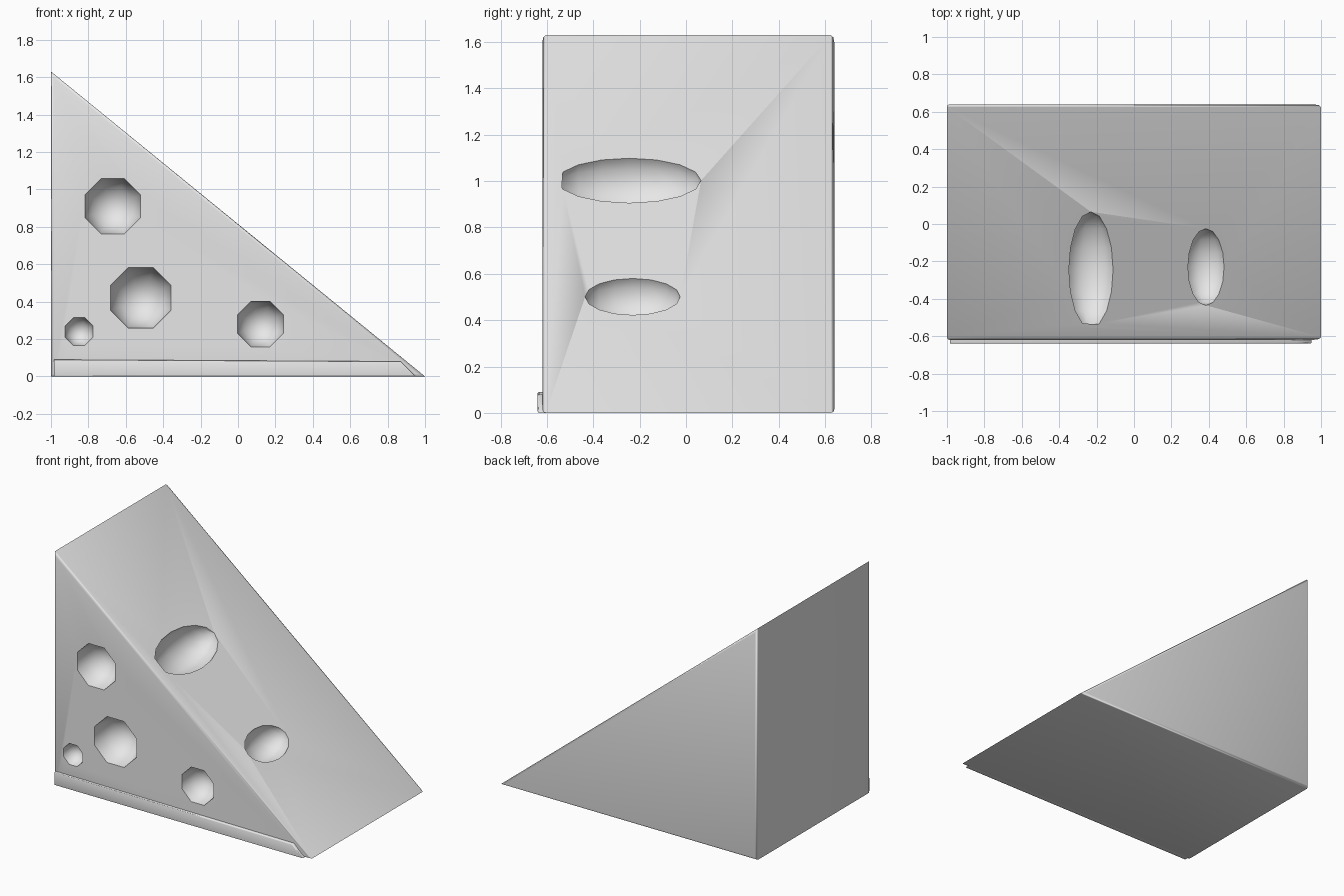
import bpy, bmesh, math
from mathutils import Matrix, Vector

if "Cube" in bpy.data.objects:
    bpy.data.objects.remove(bpy.data.objects["Cube"])

HEIGHT = 1.63
FRONT, BACK = -0.62, 0.64

grey = bpy.data.materials.new("light grey")
grey.use_nodes = True
grey.diffuse_color = (0.8, 0.8, 0.8, 1)
grey.node_tree.nodes["Principled BSDF"].inputs["Base Color"].default_value = grey.diffuse_color


def add_object(name, bm):
    bmesh.ops.recalc_face_normals(bm, faces=bm.faces)
    mesh = bpy.data.meshes.new(name)
    bm.to_mesh(mesh)
    bm.free()
    mesh.materials.append(grey)
    obj = bpy.data.objects.new(name, mesh)
    bpy.context.collection.objects.link(obj)
    return obj


def extrude_profile(name, points, y0, y1, bevel, both_ends):
    """Extrude an XZ outline along Y and round the rims of its end faces."""
    bm = bmesh.new()
    face = bm.faces.new([bm.verts.new((x, y0, z)) for x, z in points])
    result = bmesh.ops.extrude_face_region(bm, geom=[face])
    moved = [v for v in result["geom"] if isinstance(v, bmesh.types.BMVert)]
    bmesh.ops.translate(bm, verts=moved, vec=(0, y1 - y0, 0))
    rims = [e for e in bm.edges
            if all(abs(v.co.y - y0) < 1e-4 for v in e.verts)
            or (both_ends and all(abs(v.co.y - y1) < 1e-4 for v in e.verts))]
    bmesh.ops.bevel(bm, geom=rims, offset=bevel, segments=2, profile=0.5, affect='EDGES')
    return add_object(name, bm)


# Wedge body
wedge = extrude_profile("cheese_wedge", [(-1, 0), (1, 0), (-1, HEIGHT)], FRONT, BACK, 0.015, True)

# Hollows: coarse ellipsoids, joined into one hidden cutter
cutter_bm = bmesh.new()


def add_hollow(centre, radii, tilt=0):
    matrix = (Matrix.Translation(centre) @ Matrix.Rotation(tilt, 4, 'Y')
              @ Matrix.Diagonal((*radii, 1)) @ Matrix.Rotation(math.pi / 2, 4, 'X')
              @ Matrix.Rotation(math.pi / 8, 4, 'Z'))
    bmesh.ops.create_uvsphere(cutter_bm, u_segments=8, v_segments=8, radius=1, matrix=matrix)


# Hollows in the front face
for x, z, r in [(-0.67, 0.91, 0.16), (-0.52, 0.42, 0.175),
                (0.12, 0.28, 0.132), (-0.85, 0.24, 0.08)]:
    add_hollow((x, FRONT, z), (r, r * 1.1, r))

# Long hollows in the sloping face
slope = math.atan2(HEIGHT, 2)
for x, y, length, width in [(-0.23, -0.245, 0.31, 0.165), (0.385, -0.23, 0.205, 0.135)]:
    add_hollow((x, y, HEIGHT * (1 - x) / 2), (width, length, width), slope)

cutter = add_object("hollow_cutter", cutter_bm)
cutter.data.polygons.foreach_set("use_smooth", [True] * len(cutter.data.polygons))
cutter.hide_render = True
cutter.hide_set(True)

cut = wedge.modifiers.new("hollows", 'BOOLEAN')
cut.operation = 'DIFFERENCE'
cut.solver = 'EXACT'
cut.object = cutter

# Bake the cut so the smooth angle can be set on the finished surface
bpy.context.view_layer.update()
baked = bpy.data.meshes.new_from_object(wedge.evaluated_get(bpy.context.evaluated_depsgraph_get()))
wedge.modifiers.clear()
wedge.data = baked
bpy.data.objects.remove(cutter)

# Rind strip along the foot of the front face
rind = extrude_profile("rind_strip", [(-0.985, 0), (0.95, 0), (0.87, 0.08), (-0.985, 0.09)],
                       -0.64, FRONT + 0.02, 0.006, False)

bpy.ops.object.select_all(action='DESELECT')
for obj in (wedge, rind):
    obj.select_set(True)
bpy.context.view_layer.objects.active = wedge
bpy.ops.object.shade_smooth_by_angle(angle=math.radians(48))
